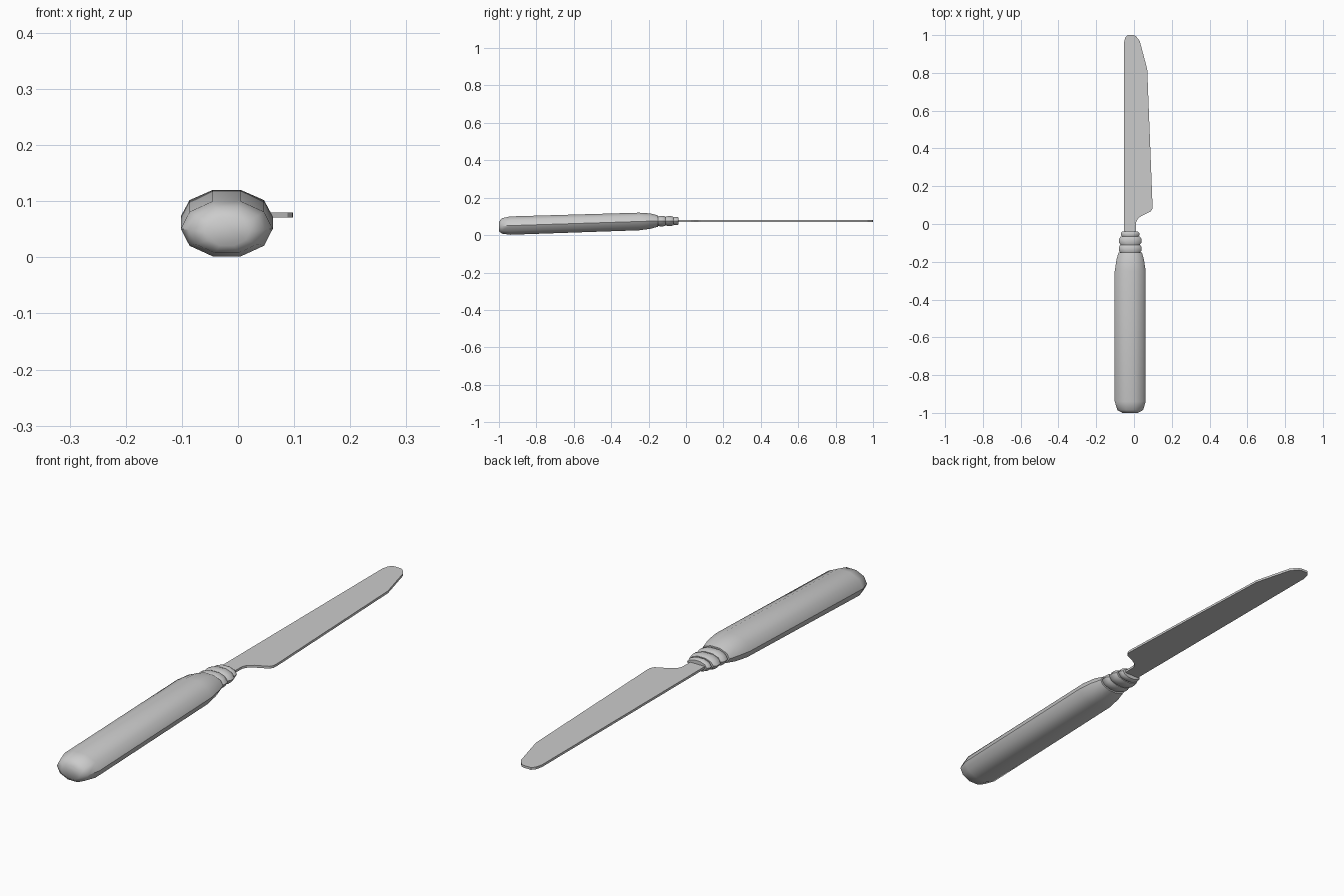
import bpy
import bmesh
import math

cube = bpy.data.objects.get("Cube")
if cube:
    bpy.data.objects.remove(cube, do_unlink=True)

steel = bpy.data.materials.new("brushed_steel")
steel.use_nodes = True
COLOUR = (0.6, 0.6, 0.6, 1)
steel.diffuse_color = COLOUR
steel.node_tree.nodes["Principled BSDF"].inputs["Base Color"].default_value = COLOUR

SIDES = 10
AXIS_X = -0.02


def finish(name, bm, angle=None):
    bmesh.ops.recalc_face_normals(bm, faces=bm.faces)
    mesh = bpy.data.meshes.new(name)
    bm.to_mesh(mesh)
    bm.free()
    mesh.materials.append(steel)
    obj = bpy.data.objects.new(name, mesh)
    bpy.context.collection.objects.link(obj)
    if angle:
        bpy.ops.object.select_all(action="DESELECT")
        obj.select_set(True)
        bpy.context.view_layer.objects.active = obj
        bpy.ops.object.shade_smooth_by_angle(angle=math.radians(angle))
    return obj


def loft(name, sections, angle):
    """Skin oval rings given as (y, centre z, half width, half height)."""
    bm = bmesh.new()
    rings = []
    for y, z, half_w, half_h in sections:
        ring = []
        for i in range(SIDES):
            a = math.tau * i / SIDES
            ring.append(bm.verts.new((AXIS_X + half_w * math.cos(a), y,
                                      z + half_h * math.sin(a) / math.sin(math.radians(72)))))
        rings.append(ring)
    for r, s in zip(rings, rings[1:]):
        for i in range(SIDES):
            j = (i + 1) % SIDES
            bm.faces.new((r[i], r[j], s[j], s[i]))
    bm.faces.new(rings[0])
    bm.faces.new(rings[-1])
    return finish(name, bm, angle)


# Handle: tapered butt, slightly rising grip, rounded shoulder
loft("handle", [
    (-1.0, 0.046, 0.041, 0.025),
    (-0.985, 0.049, 0.068, 0.041),
    (-0.94, 0.051, 0.082, 0.049),
    (-0.25, 0.073, 0.082, 0.047),
    (-0.19, 0.075, 0.073, 0.041),
    (-0.15, 0.075, 0.062, 0.030),
], 50)

# Collar: three rounded rings stepping down to the blade
for name, start, end, half_w, half_h in (
        ("rear_collar_ring", -0.152, -0.11, 0.060, 0.028),
        ("middle_collar_ring", -0.11, -0.067, 0.059, 0.026),
        ("front_collar_ring", -0.067, -0.04, 0.048, 0.022)):
    bevel = (end - start) * 0.25
    loft(name, [
        (start, 0.075, half_w * 0.86, half_h * 0.84),
        (start + bevel, 0.075, half_w, half_h),
        (end - bevel, 0.075, half_w, half_h),
        (end, 0.075, half_w * 0.86, half_h * 0.84),
    ], 50)

# Blade: flat extruded outline with straight spine and notched heel
outline = [
    (-0.053, -0.06), (-0.053, 0.96), (-0.046, 0.988), (-0.034, 1.0),
    (-0.003, 1.0), (0.01, 0.995), (0.03, 0.97), (0.07, 0.82),
    (0.098, 0.1), (0.097, 0.08), (0.088, 0.066), (0.04, 0.043),
    (0.02, 0.028), (0.011, 0.01), (0.01, -0.06),
]
bm = bmesh.new()
base = bm.faces.new([bm.verts.new((x, y, 0.071)) for x, y in outline])
extruded = bmesh.ops.extrude_face_region(bm, geom=[base], use_keep_orig=True)
top = [v for v in extruded["geom"] if isinstance(v, bmesh.types.BMVert)]
bmesh.ops.translate(bm, verts=top, vec=(0, 0, 0.009))
finish("blade", bm)
